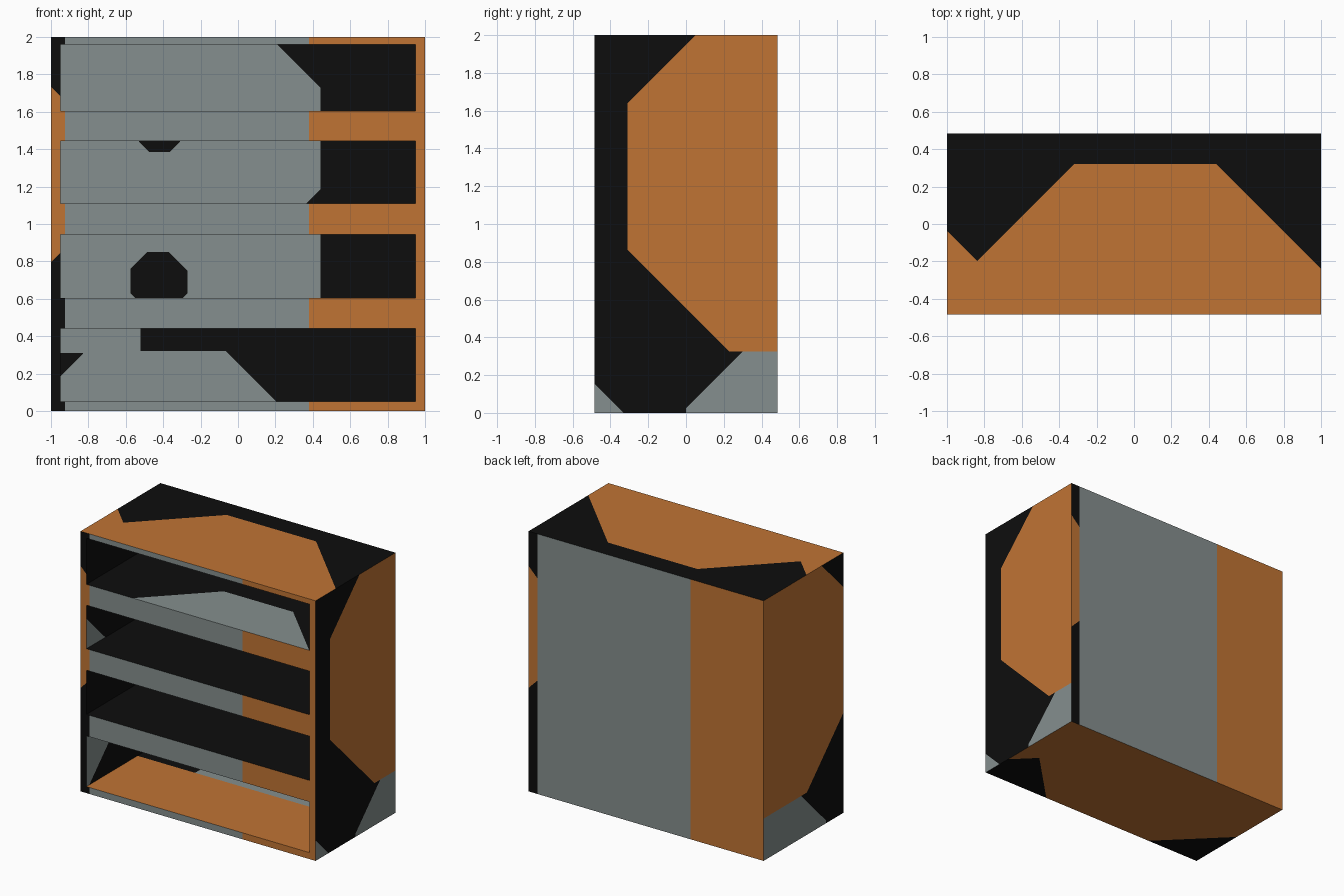
import bpy, bmesh
from mathutils import Vector

if "Cube" in bpy.data.objects:
    bpy.data.objects.remove(bpy.data.objects["Cube"])

BLACK, ORANGE, GREY = 0, 1, 2
mats = []
for name, col in (("black", (0.004, 0.004, 0.004)),
                  ("rust_orange", (0.527, 0.174, 0.034)),
                  ("grey", (0.235, 0.275, 0.271))):
    m = bpy.data.materials.new(name)
    m.diffuse_color = (*col, 1)
    m.use_nodes = True
    m.node_tree.nodes["Principled BSDF"].inputs["Base Color"].default_value = m.diffuse_color
    mats.append(m)

D = 0.485      # half depth
BACK = 0.435   # inner back wall
IN = 0.95      # inner side walls


def patch(colour, u0, u1, v0, v1, bl=0, br=0, tr=0, tl=0):
    """Rectangle with 45 degree corner cuts."""
    pts = [(u0, v0 + bl), (u0 + bl, v0), (u1 - br, v0), (u1, v0 + br),
           (u1, v1 - tr), (u1 - tr, v1), (u0 + tl, v1), (u0, v1 - tl)]
    return colour, pts


def moved(patches, su=1, sv=1, du=0, dv=0):
    return [(c, [(su * u + du, sv * v + dv) for u, v in pts]) for c, pts in patches]


# Front pattern, mirrored on the back
front = [patch(GREY, -0.925, 0.38, -0.1, 2.1),
         patch(BLACK, -1.1, -0.925, 1.66, 2.1, bl=0.174),
         patch(BLACK, -1.1, -0.925, -0.1, 0.87, tl=0.174)]
# Side pattern, slid forward on the left
side = [patch(ORANGE, -0.31, 1, 0.325, 2, bl=0.54, tl=0.36),
        patch(GREY, 0, 1, 0, 0.325, tl=0.3),
        patch(GREY, -0.5, -0.33, 0, 0.16, tr=0.159)]
# Top pattern, turned over on the bottom
top = [patch(ORANGE, -1.13, 1.25, -1, 0.32, tl=0.81, tr=0.81),
       patch(ORANGE, -1.1, -0.825, -0.4, -0.04, br=0.17, tr=0.17)]
# Inner back wall
rear = [patch(GREY, -1, 0.44, 0.5, 2, tr=0.27),
        patch(BLACK, 0.36, 0.45, 1.1, 1.19, tl=0.085),
        patch(BLACK, -0.53, -0.31, 1.385, 1.445, bl=0.055, br=0.055),
        patch(BLACK, -0.575, -0.27, 0.58, 0.85, 0.05, 0.05, 0.1, 0.09),
        patch(GREY, -1, 0.25, 0, 0.32, tr=0.315),
        patch(GREY, -1, -0.52, 0.31, 0.5),
        patch(BLACK, -1, -0.83, 0.16, 0.31, br=0.145)]
# Inner left wall and compartment floors
left_inner = [patch(GREY, -0.49, -0.255, 1.1, 1.34, tr=0.23),
              patch(GREY, -0.5, -0.1, 0.05, 0.45, br=0.35)]
upper_floor = [patch(GREY, -0.55, 0.94, -0.485, -0.03, tl=0.45, tr=0.45)]
base_floor = [patch(ORANGE, -1, 1, -0.5, 0.135),
              patch(GREY, -0.46, 1, 0.135, 0.5)]

# axis, direction, position, base colour, patches (all other faces are black)
SURFACES = [
    (1, -1, -D, ORANGE, front),
    (1, 1, D, ORANGE, moved(front, su=-1)),
    (0, 1, 1, BLACK, side),
    (0, -1, -1, BLACK, moved(side, du=-0.27)),
    (2, 1, 2, BLACK, top),
    (2, -1, 0, BLACK, moved(top, su=-1, sv=-1, dv=-0.27)),
    (1, -1, BACK, BLACK, rear),
    (0, 1, -IN, BLACK, left_inner),
    (2, 1, 1.605, BLACK, upper_floor),
    (2, 1, 0.05, BLACK, base_floor),
]


def inside(p, poly):
    hit = False
    for (u1, v1), (u2, v2) in zip(poly, poly[1:] + poly[:1]):
        if (v1 > p[1]) != (v2 > p[1]) and p[0] < (u2 - u1) * (p[1] - v1) / (v2 - v1) + u1:
            hit = not hit
    return hit


def paint(bm, axis, way, pos, base, patches):
    """Cut the outlines into one flat side and colour the pieces."""
    a, b = [i for i in range(3) if i != axis]

    def on_side():
        return [f for f in bm.faces if f.normal[axis] * way > 0.9
                and abs(f.calc_center_median()[axis] - pos) < 1e-4]

    for f in on_side():
        f.material_index = base
    for colour, poly in patches:
        lo = [min(p[i] for p in poly) for i in (0, 1)]
        hi = [max(p[i] for p in poly) for i in (0, 1)]
        for p, q in zip(poly, poly[1:] + poly[:1]):
            if abs(p[0] - q[0]) + abs(p[1] - q[1]) < 1e-5:
                continue
            faces = [f for f in on_side()
                     if all(max(v.co[k] for v in f.verts) > lo[i] + 1e-5
                            and min(v.co[k] for v in f.verts) < hi[i] - 1e-5
                            for i, k in enumerate((a, b)))]
            if not faces:
                continue
            co, no = Vector(), Vector()
            co[axis], co[a], co[b] = pos, p[0], p[1]
            no[a], no[b] = p[1] - q[1], q[0] - p[0]
            geom = set(faces)
            for f in faces:
                geom.update(f.edges)
                geom.update(f.verts)
            bmesh.ops.bisect_plane(bm, geom=list(geom), dist=1e-5,
                                   plane_co=co, plane_no=no.normalized())
            bm.normal_update()
        for f in on_side():
            c = f.calc_center_median()
            if inside((c[a], c[b]), poly):
                f.material_index = colour


def board(name, lo, hi):
    bm = bmesh.new()
    bmesh.ops.create_cube(bm, size=1)
    for v in bm.verts:
        v.co = [lo[i] if v.co[i] < 0 else hi[i] for i in range(3)]
    bm.normal_update()
    for surface in SURFACES:
        paint(bm, *surface)
    me = bpy.data.meshes.new(name)
    bm.to_mesh(me)
    bm.free()
    for m in mats:
        me.materials.append(m)
    bpy.context.collection.objects.link(bpy.data.objects.new(name, me))


# Case: sides and back
board("left_side", (-1, -D, 0), (-IN, D, 2))
board("right_side", (IN, -D, 0), (1, D, 2))
board("back_panel", (-IN, BACK, 0), (IN, D, 2))

# Horizontal boards between the four open compartments
for name, z0, z1 in (("base_board", 0, 0.05), ("lower_shelf", 0.44, 0.605),
                     ("middle_shelf", 0.945, 1.11), ("upper_shelf", 1.445, 1.605),
                     ("top_board", 1.96, 2)):
    board(name, (-IN, -D, z0), (IN, BACK, z1))
